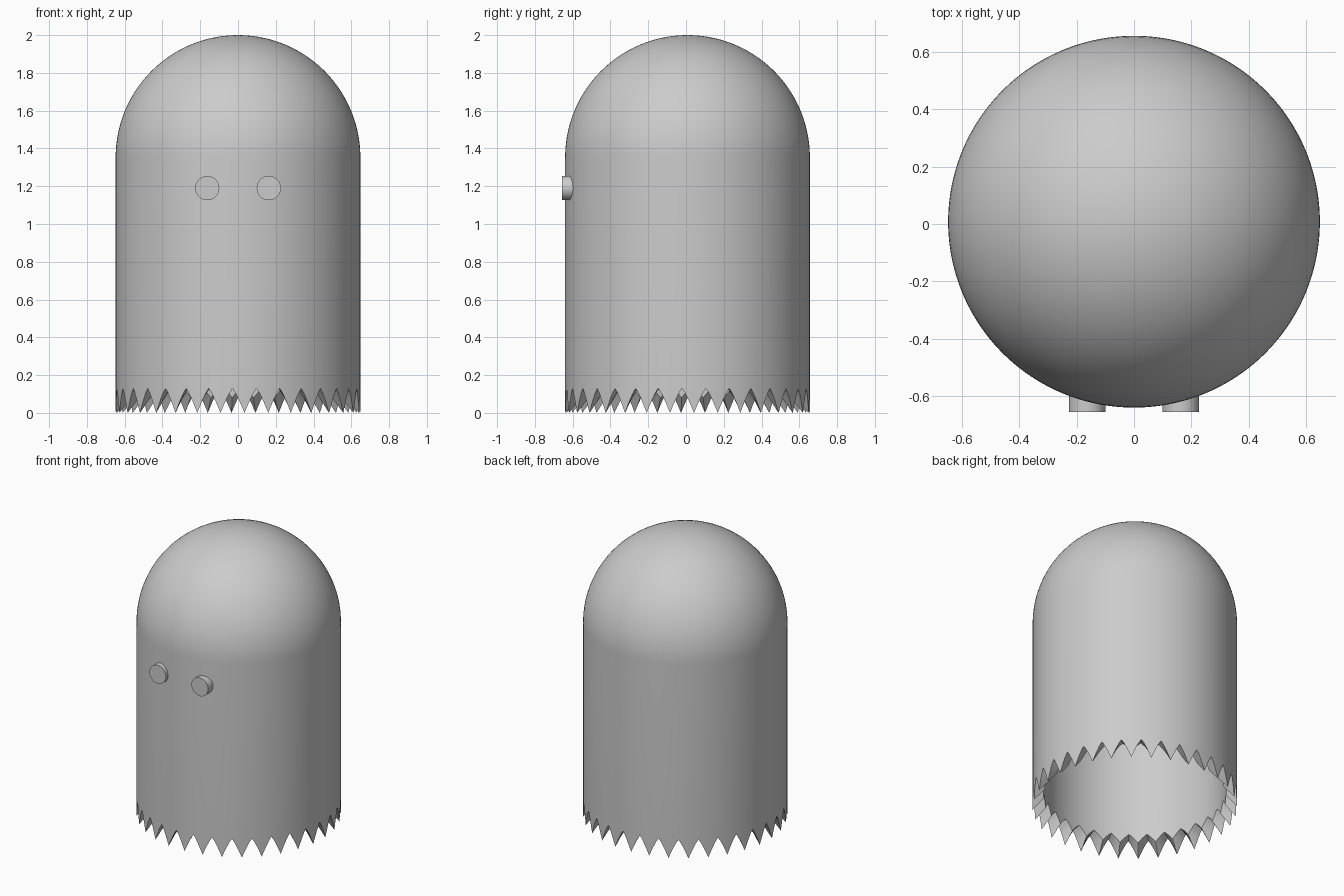
import bpy, bmesh, math
from mathutils import Matrix

if "Cube" in bpy.data.objects:
    bpy.data.objects.remove(bpy.data.objects["Cube"])

TEETH, PER = 32, 8
COLS = TEETH * PER
R_OUT, R_IN = 0.648, 0.58
DOME_Z, CY = 1.352, 0.008
PHASE = -0.045

grey = bpy.data.materials.new("grey")
grey.diffuse_color = (0.6, 0.6, 0.6, 1)
grey.use_nodes = True
grey.node_tree.nodes["Principled BSDF"].inputs["Base Color"].default_value = grey.diffuse_color


def finish(bm, name):
    bmesh.ops.recalc_face_normals(bm, faces=bm.faces)
    me = bpy.data.meshes.new(name)
    bm.to_mesh(me)
    bm.free()
    me.materials.append(grey)
    ob = bpy.data.objects.new(name, me)
    bpy.context.collection.objects.link(ob)
    bpy.ops.object.select_all(action='DESELECT')
    ob.select_set(True)
    bpy.context.view_layer.objects.active = ob
    bpy.ops.object.shade_smooth_by_angle(angle=math.radians(30))
    return ob


def hem(i, tip, notch):
    # Pointed-arch notch at i = 0, sharp tip halfway round each tooth
    j = i % PER
    u = min(j, PER - j) / (PER / 2)
    return notch + (tip - notch) * u ** 1.2


# Body: hollow dome-topped shell with a toothed hem
bm = bmesh.new()


def ring(r, zfun):
    out = []
    for i in range(COLS):
        a = PHASE + 2 * math.pi * i / COLS
        out.append(bm.verts.new((r * math.cos(a), CY + r * math.sin(a), zfun(i))))
    return out


def half_shell(r, tip, notch):
    rings = [ring(r, lambda i: hem(i, tip, notch)), ring(r, lambda i: 0.2)]
    steps = 28
    for k in range(steps):
        t = math.pi / 2 * k / steps
        z = DOME_Z + r * math.sin(t)
        rings.append(ring(r * math.cos(t), lambda i: z))
    return rings, bm.verts.new((0, CY, DOME_Z + r))


def bridge(a, b):
    for i in range(COLS):
        j = (i + 1) % COLS
        bm.faces.new((a[i], a[j], b[j], b[i]))


hems = []
for r, tip, notch in ((R_OUT, 0.0, 0.13), (R_IN, 0.08, 0.14)):
    rings, pole = half_shell(r, tip, notch)
    for a, b in zip(rings, rings[1:]):
        bridge(a, b)
    for i in range(COLS):
        bm.faces.new((rings[-1][i], rings[-1][(i + 1) % COLS], pole))
    hems.append(rings[0])
bridge(*hems)
finish(bm, "body")

# Eyes: short round pegs on the front
for side, name in ((-1, "left_eye"), (1, "right_eye")):
    bm = bmesh.new()
    y0, y1 = -0.656, -0.586
    m = Matrix.Translation((side * 0.163, (y0 + y1) / 2, 1.19)) @ Matrix.Rotation(math.pi / 2, 4, 'X')
    bmesh.ops.create_cone(bm, cap_ends=True, segments=48, radius1=0.064,
                          radius2=0.064, depth=y1 - y0, matrix=m)
    finish(bm, name)
